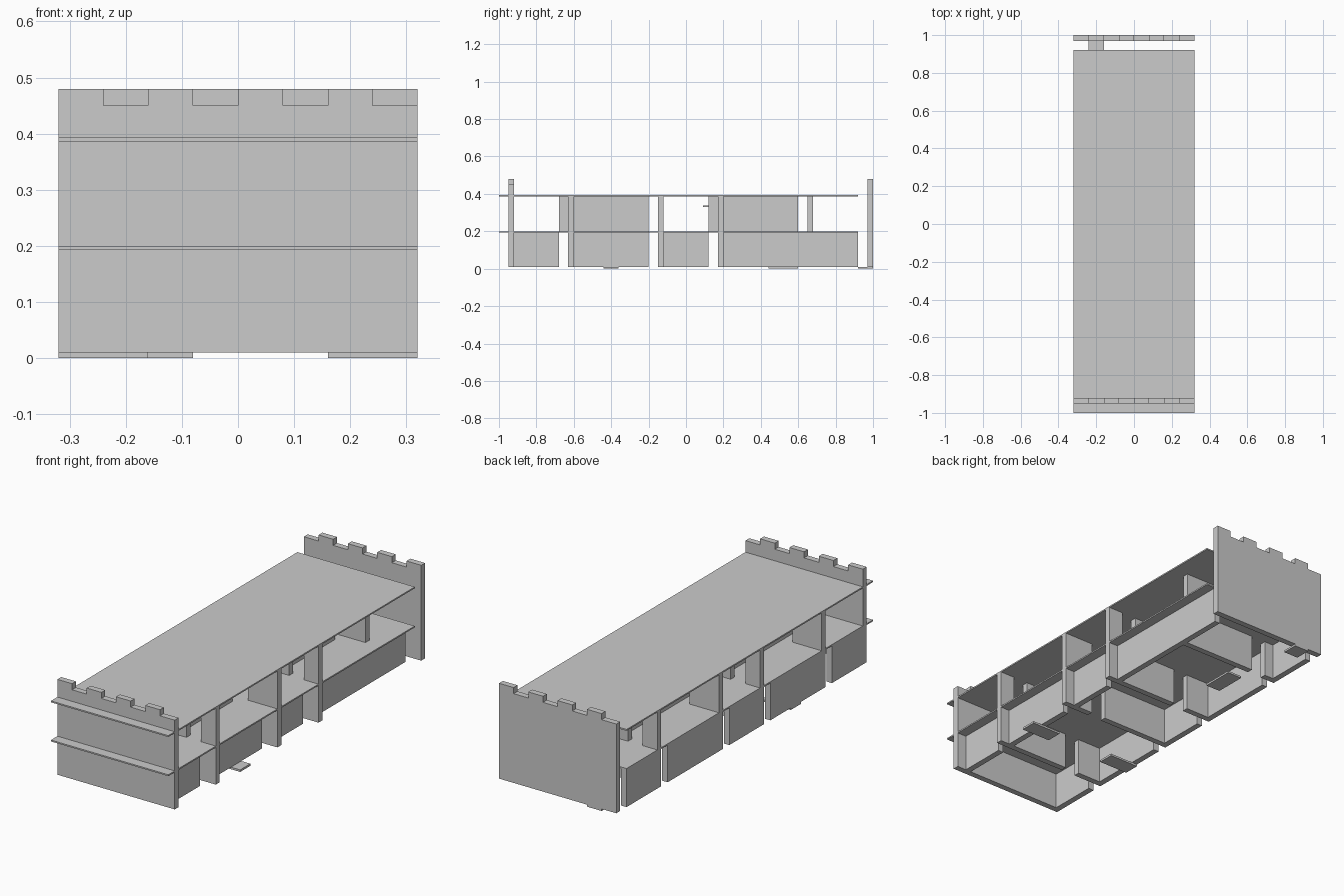
import bpy

if "Cube" in bpy.data.objects:
    bpy.data.objects.remove(bpy.data.objects["Cube"])


def box(name, x, y, z):
    """Axis-aligned box from (min, max) ranges."""
    bpy.ops.mesh.primitive_cube_add(
        size=1, location=[(r[0] + r[1]) / 2 for r in (x, y, z)])
    ob = bpy.context.object
    ob.name = name
    ob.scale = [r[1] - r[0] for r in (x, y, z)]
    bpy.ops.object.transform_apply(location=False, rotation=False, scale=True)
    return ob


W = 0.32          # half width
T = 0.03          # wall thickness
LOW = (0.01, 0.193)
UP = (0.2, 0.386)

# Floor slabs
box("upper_floor", (-W, W), (-1, 0.92), (0.193, 0.2))
box("roof_slab", (-W, W), (-1, 0.92), (0.386, 0.393))


# End walls with alternating merlons
def end_wall(name, y, first):
    box(name, (-W, W), (y - T, y), (0.01, 0.45))
    for i in range(4):
        x = first + i * 0.16
        box(name + "_merlon", (x, x + 0.08), (y - T, y), (0.45, 0.48))


end_wall("front_wall", -0.92, -0.32)
end_wall("back_wall", 1.0, -0.24)

# Lower cross walls, one doorway each
lower_cross = {
    -0.60: [(-W, -0.16), (-0.08, W)],
    -0.12: [(-W, 0.08), (0.16, W)],
    0.20: [(-W, -0.16), (-0.08, W)],
    0.68: [(-W, -0.24), (-0.16, 0.24)],
}
# Upper cross walls
upper_cross = {
    -0.60: [(-W, -0.16), (-0.11, 0.16), (0.24, W)],
    -0.12: [(-W, -0.24), (-0.16, 0.08), (0.16, W)],
    0.20: [(-W, -0.16), (-0.11, 0.16), (0.24, W)],
    0.68: [(-W, -0.24), (-0.16, 0.24)],
}
for storey, walls, z in (("lower", lower_cross, LOW), ("upper", upper_cross, UP)):
    for y, spans in walls.items():
        for s in spans:
            box(storey + "_cross_wall", s, (y - T, y), z)

# Lower left side wall (flush) with door gaps
for s in [(-0.92, -0.68), (-0.6, -0.2), (-0.12, 0.12), (0.2, 0.6), (0.68, 0.92)]:
    box("lower_left_wall", (-W, -W + T), s, LOW)

# Lower right side wall (recessed) with door gaps
for s in [(-0.92, -0.68), (-0.6, -0.2), (-0.12, 0.12), (0.2, 0.92)]:
    box("lower_right_wall", (0.24, 0.27), s, LOW)

# Upper corridor walls, mirrored about the middle
for x in [(0.08, 0.11), (-0.11, -0.08)]:
    for s in [(-0.68, -0.2), (0.12, 0.6)]:
        box("upper_corridor_wall", x, s, UP)

# Thin ground tiles at the doorways
for x, y in [((-W, -0.16), (-0.44, -0.36)), ((0.16, W), (-0.44, -0.36)),
             ((-0.16, -0.08), (0.44, 0.6)), ((-0.24, -0.16), (0.92, 1.0))]:
    box("ground_tile", x, y, (0.0, 0.01))

# Small shelf on the upper storey
box("upper_shelf", (-0.08, 0.0), (0.09, 0.17), (0.33, 0.338))
